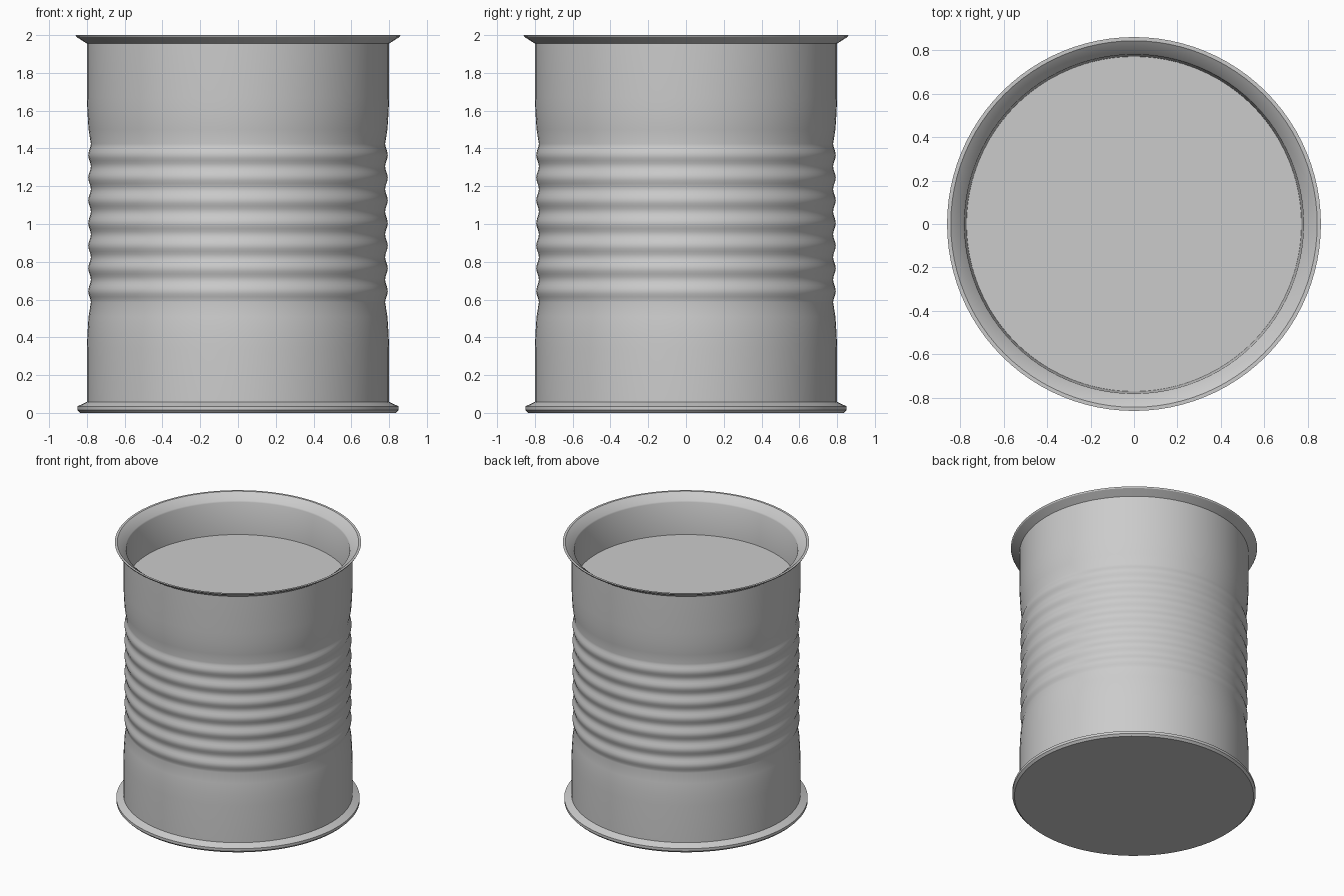
import bpy, bmesh, math

if "Cube" in bpy.data.objects:
    bpy.data.objects.remove(bpy.data.objects["Cube"])


def lathe(name, profile, segments):
    """Revolve (radius, z) points about z; a zero radius closes an end."""
    bm = bmesh.new()
    rings = []
    for r, z in profile:
        if r == 0:
            rings.append([bm.verts.new((0, 0, z))] * segments)
        else:
            rings.append([bm.verts.new((r * math.cos(2 * math.pi * i / segments),
                                        r * math.sin(2 * math.pi * i / segments), z))
                          for i in range(segments)])
    for a, b in zip(rings, rings[1:]):
        for i in range(segments):
            j = (i + 1) % segments
            bm.faces.new(list(dict.fromkeys((a[i], a[j], b[j], b[i]))))
    mesh = bpy.data.meshes.new(name)
    bm.to_mesh(mesh)
    bm.free()
    obj = bpy.data.objects.new(name, mesh)
    bpy.context.collection.objects.link(obj)
    bpy.ops.object.select_all(action='DESELECT')
    obj.select_set(True)
    bpy.context.view_layer.objects.active = obj
    bpy.ops.object.shade_smooth_by_angle(angle=math.radians(30))
    return obj


# Ribbed middle: seven ridges between eight grooves
ribs = []
steps = 8
for k in range(7 * steps + 1):
    wave = (1 - math.cos(2 * math.pi * k / steps)) / 2
    ribs.append((0.779 + 0.014 * wave, 0.585 + 0.12 * k / steps))

# Closed base, bottom flange, lower wall
lower = [(0, 0), (0.835, 0), (0.85, 0.015), (0.85, 0.035), (0.80, 0.058),
         (0.80, 0.34), (0.797, 0.42), (0.791, 0.51)]
# Upper wall, flared lip, funnel and inner wall
upper = [(0.791, 1.50), (0.797, 1.59), (0.80, 1.67), (0.80, 1.955),
         (0.855, 1.99), (0.86, 2.0), (0.843, 2.0), (0.837, 1.995),
         (0.785, 1.955), (0.78, 1.945), (0.77, 1.69)]
lathe("can_body", lower + ribs + upper, 96)

# Flat surface of the contents, recessed below the lip
lathe("contents_surface", [(0.775, 1.70), (0, 1.70)], 32)
